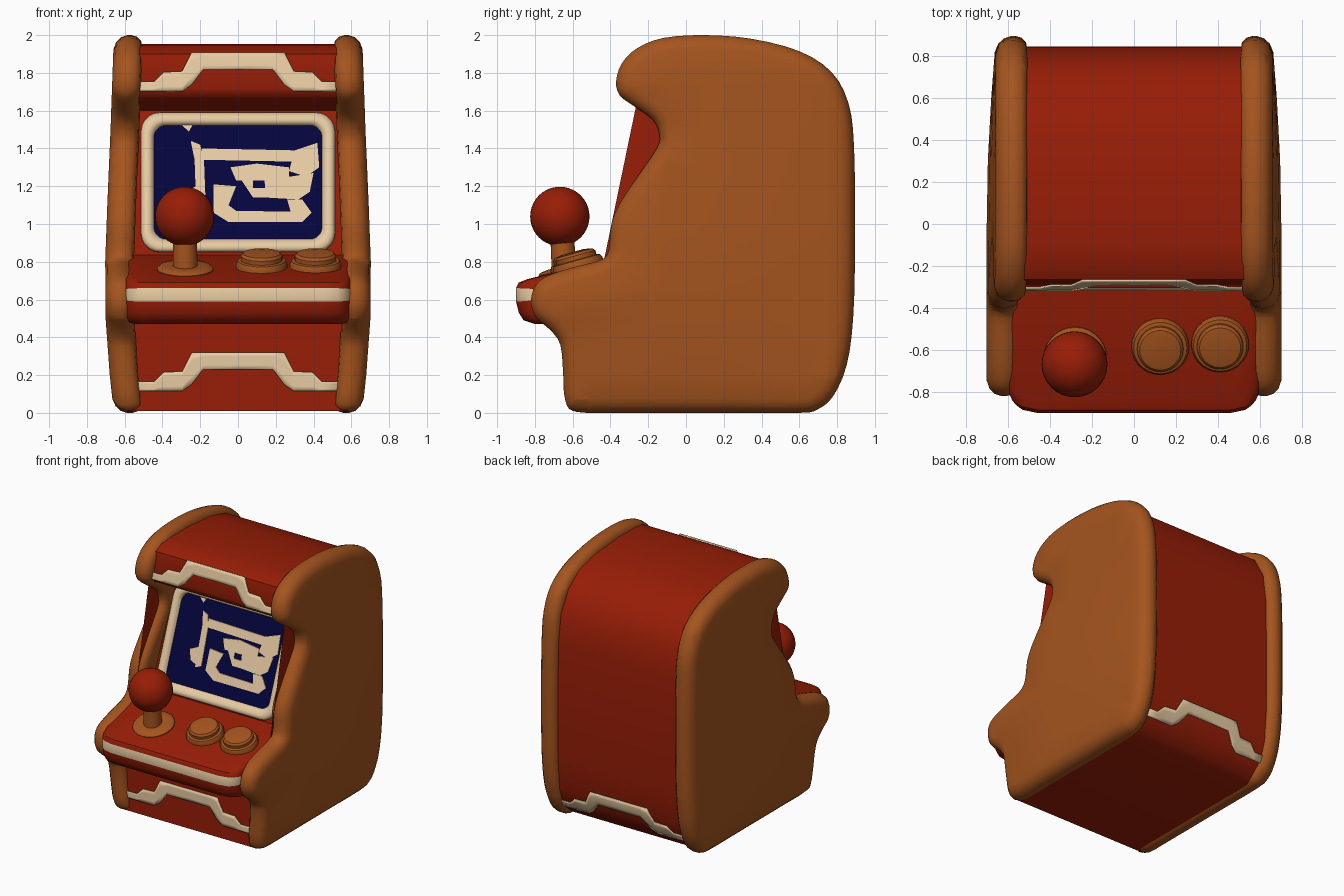
import bpy, bmesh, math
from mathutils import Vector

if "Cube" in bpy.data.objects:
    bpy.data.objects.remove(bpy.data.objects["Cube"])


def material(name, rgb):
    m = bpy.data.materials.new(name)
    m.diffuse_color = (*rgb, 1)
    m.use_nodes = True
    m.node_tree.nodes["Principled BSDF"].inputs["Base Color"].default_value = m.diffuse_color
    return m


BROWN = material("warm_brown", (0.375, 0.09, 0.013))
RED = material("deep_red", (0.31, 0.0125, 0.002))
CREAM = material("cream", (0.82, 0.61, 0.37))
NAVY = material("navy", (0.0012, 0.0012, 0.046))


def finish(name, bm, mats, angle=40):
    bmesh.ops.recalc_face_normals(bm, faces=bm.faces)
    me = bpy.data.meshes.new(name)
    bm.to_mesh(me)
    bm.free()
    ob = bpy.data.objects.new(name, me)
    bpy.context.collection.objects.link(ob)
    for m in mats:
        me.materials.append(m)
    bpy.ops.object.select_all(action='DESELECT')
    ob.select_set(True)
    bpy.context.view_layer.objects.active = ob
    bpy.ops.object.shade_smooth_by_angle(angle=math.radians(angle))
    return ob


def loft(rings, caps=True, triangulate=True):
    """Bridge closed rings of points, with optional end caps."""
    bm = bmesh.new()
    vs = [[bm.verts.new(p) for p in r] for r in rings]
    n = len(vs[0])
    for a, b in zip(vs, vs[1:]):
        for i in range(n):
            j = (i + 1) % n
            bm.faces.new((a[i], a[j], b[j], b[i]))
    if caps:
        ends = [bm.faces.new(vs[0]), bm.faces.new(vs[-1])]
        if triangulate:
            bmesh.ops.triangulate(bm, faces=ends)
    return bm


def interp(pts, t):
    """Value at t along (t, value) pairs, extended beyond the ends."""
    for a, b in zip(pts, pts[1:]):
        if t <= b[0] or b is pts[-1]:
            return a[1] + (b[1] - a[1]) * (t - a[0]) / (b[0] - a[0])


def smooth_loop(pts, steps=3):
    """Catmull-Rom curve through a closed list of points."""
    out, n = [], len(pts)
    for i in range(n):
        p0, p1, p2, p3 = (Vector(pts[(i + k) % n]) for k in (-1, 0, 1, 2))
        for s in range(steps):
            t = s / steps
            out.append(0.5 * (2 * p1 + (p2 - p0) * t + (2 * p0 - 5 * p1 + 4 * p2 - p3) * t * t
                              + (3 * p1 - p0 - 3 * p2 + p3) * t ** 3))
    return out


def inset_loop(pts, d):
    """Move a clockwise loop inward by d."""
    n = len(pts)
    out = []
    for i in range(n):
        t = (pts[(i + 1) % n] - pts[i - 1]).normalized()
        out.append(pts[i] + Vector((t.y, -t.x)) * d)
    return out


# Side panels: rounded profile (y, z), clockwise seen from the right
side = [(-0.58, 0.005), (-0.64, 0.07), (-0.65, 0.2), (-0.665, 0.36), (-0.72, 0.44), (-0.79, 0.5),
        (-0.82, 0.575), (-0.805, 0.66), (-0.745, 0.72), (-0.6, 0.77), (-0.45, 0.81), (-0.41, 0.86),
        (-0.395, 1.0), (-0.35, 1.11), (-0.25, 1.26), (-0.155, 1.4), (-0.14, 1.47), (-0.175, 1.55),
        (-0.27, 1.62), (-0.35, 1.68), (-0.37, 1.755), (-0.34, 1.85), (-0.26, 1.93), (-0.12, 1.985),
        (0.1, 2.0), (0.35, 1.98), (0.6, 1.915), (0.77, 1.805), (0.86, 1.64), (0.89, 1.4), (0.895, 0.9),
        (0.885, 0.5), (0.85, 0.25), (0.78, 0.09), (0.7, 0.02), (0.6, 0.0), (0.2, 0.0), (-0.3, 0.0)]
lean = [(0, 0.0), (0.2, 0.022), (0.5, 0.044), (0.8, 0.046), (1.1, 0.035), (1.5, 0.018), (2, 0.0)]
fade = [(-1, 1.0), (-0.1, 1.0), (0.3, 0.85), (0.6, 0.5), (0.9, 0.0)]
outline = smooth_loop(side)
edge = [(0.065, 0.505), (0.03, 0.512), (0.008, 0.535), (0, 0.565),
        (0, 0.585), (0.012, 0.62), (0.037, 0.644), (0.075, 0.657)]
for label, sx in (("left", -1), ("right", 1)):
    bm = loft([[(sx * x, p.x, p.y) for p in inset_loop(outline, d)] for d, x in edge], True, False)
    cuts = [((0, 0, z), (0, 0, 1)) for z in (0.2, 0.35, 0.5, 0.65, 0.8, 0.95, 1.1, 1.3, 1.5, 1.75)]
    cuts += [((0, y, 0), (0, 1, 0)) for y in (-0.1, 0.1, 0.3, 0.45, 0.6, 0.75)]
    for co, no in cuts:
        bmesh.ops.bisect_plane(bm, geom=bm.verts[:] + bm.edges[:] + bm.faces[:], plane_co=co, plane_no=no)
    for v in bm.verts:
        v.co.x += sx * interp(lean, v.co.z) * interp(fade, v.co.y)
    bmesh.ops.triangulate(bm, faces=[f for f in bm.faces if len(f.verts) > 4])
    finish(label + "_side_panel", bm, [BROWN], 50)

# Cabinet body between the panels
SCREEN = [(0.84, -0.285), (1.6, 0.0)]
LOWER = [(0.0, -0.6), (0.5, -0.6)]
MARQUEE = [(1.72, -0.305), (1.9, -0.265)]
BACK = [(0.01, 0.6), (0.035, 0.67), (0.1, 0.745), (0.18, 0.79), (0.27, 0.82), (0.5, 0.84), (0.9, 0.845),
        (1.4, 0.84), (1.62, 0.81), (1.78, 0.72), (1.88, 0.58), (1.93, 0.38)]
body = ([(-0.6, 0.01), (-0.6, 0.7), (-0.285, 0.78)] + [(y, z) for z, y in SCREEN]
        + [(-0.22, 1.64), (-0.285, 1.675)] + [(y, z) for z, y in MARQUEE]
        + [(-0.2, 1.935), (-0.1, 1.948), (0.1, 1.952)] + [(y, z) for z, y in reversed(BACK)])
finish("cabinet_body", loft([[(x, y, z) for y, z in body] for x in (-0.585, 0.585)]), [RED])

# Control deck with rounded ends and a cream band
deck = [(-0.5, 0.47), (-0.80, 0.47), (-0.86, 0.49), (-0.885, 0.53), (-0.9, 0.59), (-0.9, 0.66),
        (-0.885, 0.69), (-0.84, 0.708), (-0.6, 0.766), (-0.42, 0.812), (-0.26, 0.84), (-0.26, 0.6)]
ends = [(0.593, 0.85, 0.84), (0.58, 0.9, 0.93), (0.56, 0.94, 0.97), (0.53, 0.975, 1.0), (0.46, 1.0, 1.0)]
stations = [(-x, s, t) for x, s, t in ends] + [(x, s, t) for x, s, t in reversed(ends)]
bm = loft([[(x, -0.3 + (y + 0.3) * s, 0.635 + (z - 0.635) * (t if z < 0.7 else 1)) for y, z in deck]
           for x, s, t in stations])
for f in bm.faces:
    c = f.calc_center_median()
    if 0.605 < c.z < 0.65 and c.y < -0.7 and len(f.verts) == 4:
        f.material_index = 1
finish("control_deck", bm, [RED, CREAM])


def plate(name, polys, y_at, mat, lift):
    """Thin flat shapes given in (x, z), laid on a surface y = y_at(z)."""
    bm = bmesh.new()
    for poly in polys:
        front = [bm.verts.new((x, y_at(z) + lift, z)) for x, z in poly]
        back = [bm.verts.new((x, y_at(z), z)) for x, z in poly]
        bm.faces.new(front)
        n = len(poly)
        for i in range(n):
            bm.faces.new((front[i], front[(i + 1) % n], back[(i + 1) % n], back[i]))
    return finish(name, bm, [mat], 30)


# Stepped cream trim on marquee, lower front and back
half = [(0.0, 0.23, 0.32), (0.185, 0.23, 0.32), (0.245, 0.15, 0.32), (0.295, 0.115, 0.22),
        (0.395, 0.115, 0.215), (0.445, 0.115, 0.165), (0.56, 0.115, 0.165)]
cols = [(-x, a, b) for x, a, b in reversed(half[1:])] + half


def trim(name, profile, dz, lift, rows=4):
    bm = bmesh.new()
    grid = [[bm.verts.new((x, interp(profile, z) + lift, z))
             for z in (dz + a + (b - a) * r / rows for r in range(rows + 1))] for x, a, b in cols]
    for p, q in zip(grid, grid[1:]):
        for r in range(rows):
            bm.faces.new((p[r], q[r], q[r + 1], p[r + 1]))
    ob = finish(name, bm, [CREAM])
    mod = ob.modifiers.new("thickness", 'SOLIDIFY')
    mod.thickness = 0.009
    mod.offset = 0


trim("marquee_trim", MARQUEE, 1.588, -0.006)
trim("lower_front_trim", LOWER, 0.0, -0.006)
trim("back_trim", BACK, 0.0, 0.007)


# Screen with rounded raised frame
def screen_y(z):
    return interp(SCREEN, z)


def round_rect(hw, z0, z1, r, n=5):
    pts = []
    for k, (cx, cz) in enumerate(((hw - r, z1 - r), (r - hw, z1 - r), (r - hw, z0 + r), (hw - r, z0 + r))):
        for i in range(n + 1):
            a = math.pi / 2 * (k + i / n)
            pts.append((cx + r * math.cos(a), cz + r * math.sin(a)))
    return pts


rings = []
for d, h in ((0, -0.01), (0.003, 0.025), (0.02, 0.043), (0.042, 0.045), (0.062, 0.03), (0.072, 0.0)):
    rings.append([(x, screen_y(z) - h, z) for x, z in round_rect(0.515 - d, 0.85 + d, 1.592 - d, 0.1 - d * 0.5)])
finish("screen_frame", loft(rings, False), [CREAM], 60)
plate("screen", [round_rect(0.45, 0.915, 1.535, 0.065)], screen_y, NAVY, -0.008)

# Blocky maze picture on the screen
maze = [[(-0.25, 1.44), (-0.2, 1.42), (-0.18, 1.34), (-0.17, 1.08), (-0.22, 1.06), (-0.23, 1.34)],
        [(-0.29, 1.17), (-0.22, 1.2), (-0.22, 1.08), (-0.27, 1.1)],
        [(-0.3, 1.525), (-0.24, 1.525), (-0.26, 1.49)],
        [(-0.19, 1.4), (0.3, 1.39), (0.3, 1.33), (-0.19, 1.34)],
        [(0.3, 1.39), (0.42, 1.43), (0.43, 1.3), (0.36, 1.25), (0.27, 1.28)],
        [(-0.13, 1.21), (-0.01, 1.2), (-0.05, 1.1), (-0.01, 1.07), (-0.05, 1.01), (-0.13, 1.06)],
        [(-0.03, 1.07), (0.3, 1.065), (0.34, 1.01), (-0.05, 1.01)],
        [(-0.04, 1.3), (0.1, 1.32), (0.27, 1.3), (0.27, 1.23), (-0.01, 1.23)],
        [(0.02, 1.23), (0.08, 1.23), (0.08, 1.19), (0.15, 1.19), (0.15, 1.14), (0.08, 1.14)],
        [(0.14, 1.23), (0.4, 1.27), (0.38, 1.17), (0.32, 1.13), (0.15, 1.14)],
        [(0.26, 1.13), (0.34, 1.13), (0.39, 1.06), (0.34, 1.01), (0.28, 1.06)]]
plate("screen_picture", maze, lambda z: screen_y(z) - 0.008, CREAM, -0.005)


def lathe(name, profile, origin, tilt, mat, n=28):
    """Turned part from (radius, height) pairs, tilted back to match the deck."""
    rings = []
    for r, h in profile:
        ring = []
        for i in range(n):
            a = 2 * math.pi * i / n
            x, y = r * math.cos(a), r * math.sin(a)
            ring.append((origin[0] + x, origin[1] + y * math.cos(tilt) - h * math.sin(tilt),
                         origin[2] + y * math.sin(tilt) + h * math.cos(tilt)))
        rings.append(ring)
    return finish(name, loft(rings), [mat], 35)


# Joystick and buttons
TILT = 0.27
lathe("joystick_base", [(0.15, -0.03), (0.15, 0.008), (0.137, 0.02), (0.1, 0.026)],
      (-0.28, -0.635, 0.757), TILT, BROWN)
lathe("joystick_stem", [(0.066, 0), (0.062, 0.2)], (-0.28, -0.645, 0.755), 0.06, BROWN)
bm = bmesh.new()
bmesh.ops.create_uvsphere(bm, u_segments=32, v_segments=20, radius=0.157)
bmesh.ops.translate(bm, vec=(-0.283, -0.668, 1.04), verts=bm.verts)
finish("joystick_ball", bm, [RED])
button = [(0.135, -0.03), (0.137, 0.022), (0.127, 0.04), (0.11, 0.044),
          (0.11, 0.066), (0.098, 0.08), (0.06, 0.086)]
for label, x, y in (("inner", 0.125, -0.58), ("outer", 0.41, -0.568)):
    lathe(label + "_button", button, (x, y, 0.768), TILT, BROWN)
